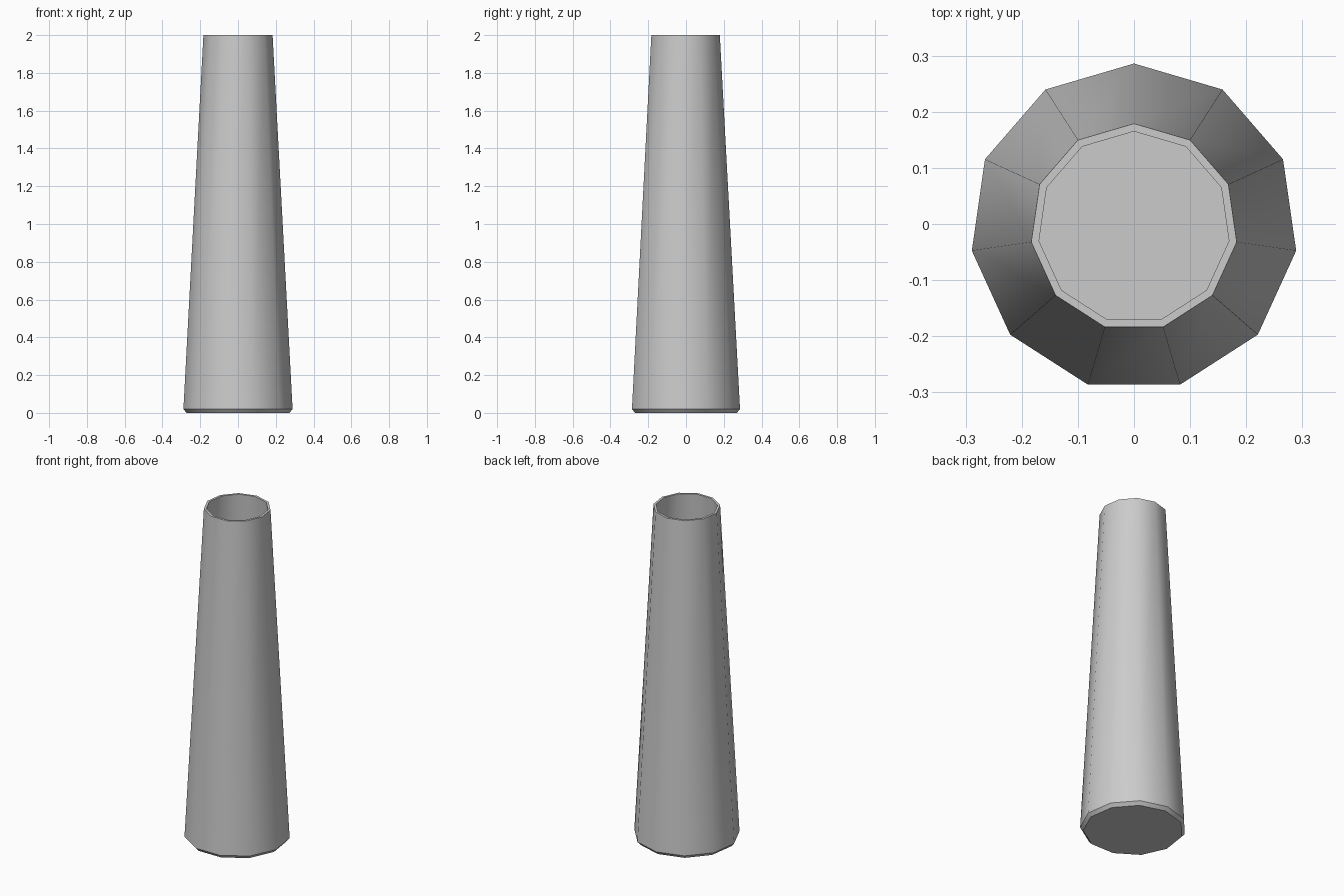
import bpy, bmesh, math

if "Cube" in bpy.data.objects:
    bpy.data.objects.remove(bpy.data.objects["Cube"])

SIDES = 11
CENTRE_Y = -0.006  # odd side count: shifts the bounds onto y = 0

# Profile (radius, z): chamfered base, tapered outer wall, rim, inner wall, inner floor
profile = [(0.275, 0.0), (0.292, 0.02), (0.185, 2.0),
           (0.171, 2.0), (0.277, 0.03), (0.268, 0.016)]

bm = bmesh.new()


def ring(radius, z):
    step = 2 * math.pi / SIDES
    return [bm.verts.new((-radius * math.sin(i * step),
                          CENTRE_Y + radius * math.cos(i * step), z))
            for i in range(SIDES)]


rings = [ring(r, z) for r, z in profile]

# Walls between neighbouring rings
for low, high in zip(rings, rings[1:]):
    for i in range(SIDES):
        j = (i + 1) % SIDES
        bm.faces.new((low[i], low[j], high[j], high[i]))

# Base and inner floor
bm.faces.new(rings[0][::-1])
bm.faces.new(rings[-1])
bmesh.ops.recalc_face_normals(bm, faces=bm.faces[:])

mesh = bpy.data.meshes.new("tapered_tube")
bm.to_mesh(mesh)
bm.free()
tube = bpy.data.objects.new("tapered_tube", mesh)
bpy.context.collection.objects.link(tube)

# Smooth sides with a crisp rim and base edge
bpy.context.view_layer.objects.active = tube
tube.select_set(True)
bpy.ops.object.shade_smooth_by_angle(angle=math.radians(34))
